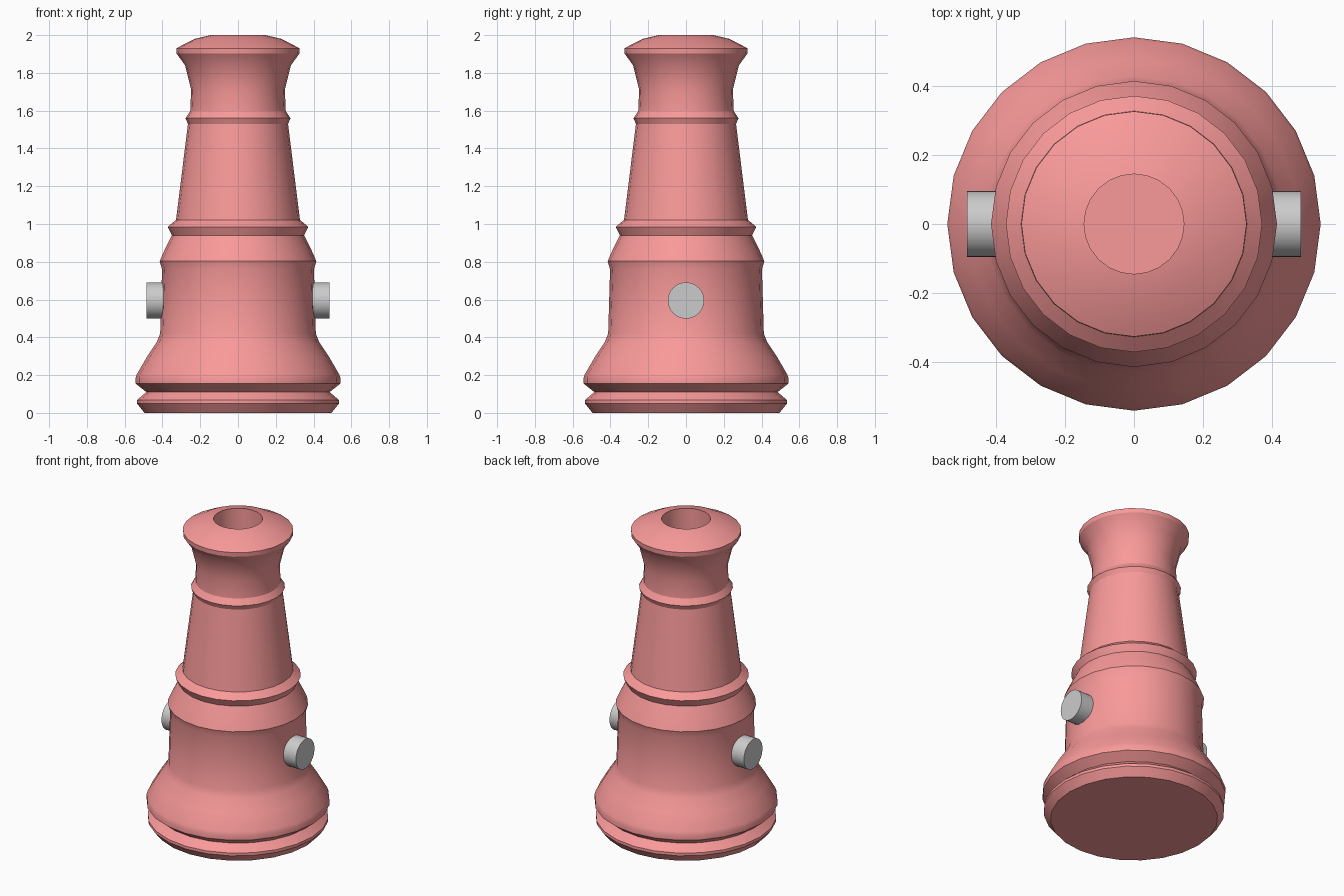
import bpy, bmesh, math

if "Cube" in bpy.data.objects:
    bpy.data.objects.remove(bpy.data.objects["Cube"])

SIDES = 24


def finish(obj, angle):
    bpy.ops.object.select_all(action='DESELECT')
    obj.select_set(True)
    bpy.context.view_layer.objects.active = obj
    bpy.ops.object.shade_smooth_by_angle(angle=math.radians(angle))


def lathe(name, profile, sides):
    """Revolve (radius, z) points around z, capping both ends."""
    bm = bmesh.new()
    rings = []
    for r, z in profile:
        rings.append([bm.verts.new((r * math.cos(2 * math.pi * i / sides),
                                    r * math.sin(2 * math.pi * i / sides), z))
                      for i in range(sides)])
    for a, b in zip(rings, rings[1:]):
        for i in range(sides):
            j = (i + 1) % sides
            bm.faces.new((a[i], a[j], b[j], b[i]))
    bm.faces.new(rings[0][::-1])
    bm.faces.new(rings[-1])
    mesh = bpy.data.meshes.new(name)
    bm.to_mesh(mesh)
    bm.free()
    obj = bpy.data.objects.new(name, mesh)
    bpy.context.collection.objects.link(obj)
    return obj


# Barrel: outer profile from breech to muzzle, then down the bore
barrel = lathe("barrel", [
    (0.495, 0.0), (0.535, 0.05), (0.535, 0.068), (0.485, 0.11),
    (0.542, 0.155), (0.542, 0.185), (0.535, 0.205), (0.48, 0.30),
    (0.43, 0.375), (0.412, 0.42),
    (0.402, 0.76), (0.415, 0.803), (0.39, 0.86), (0.35, 0.94),
    (0.372, 0.985), (0.328, 1.022), (0.265, 1.53), (0.278, 1.56),
    (0.253, 1.597), (0.248, 1.71), (0.28, 1.84), (0.325, 1.902),
    (0.327, 1.93), (0.23, 1.98), (0.145, 2.0), (0.145, 1.6)], SIDES)
red = bpy.data.materials.new("barrel_red")
red.diffuse_color = (0.95, 0.32, 0.32, 1)
red.use_nodes = True
red.node_tree.nodes["Principled BSDF"].inputs["Base Color"].default_value = red.diffuse_color
barrel.data.materials.append(red)
finish(barrel, 26)

# Trunnions: a short stub on each side of the barrel
for side, label in ((1, "right"), (-1, "left")):
    bpy.ops.mesh.primitive_cylinder_add(vertices=32, radius=0.096, depth=0.115,
                                        location=(side * 0.427, 0, 0.595),
                                        rotation=(0, math.pi / 2, 0))
    trunnion = bpy.context.object
    trunnion.name = "trunnion_" + label
    finish(trunnion, 30)
